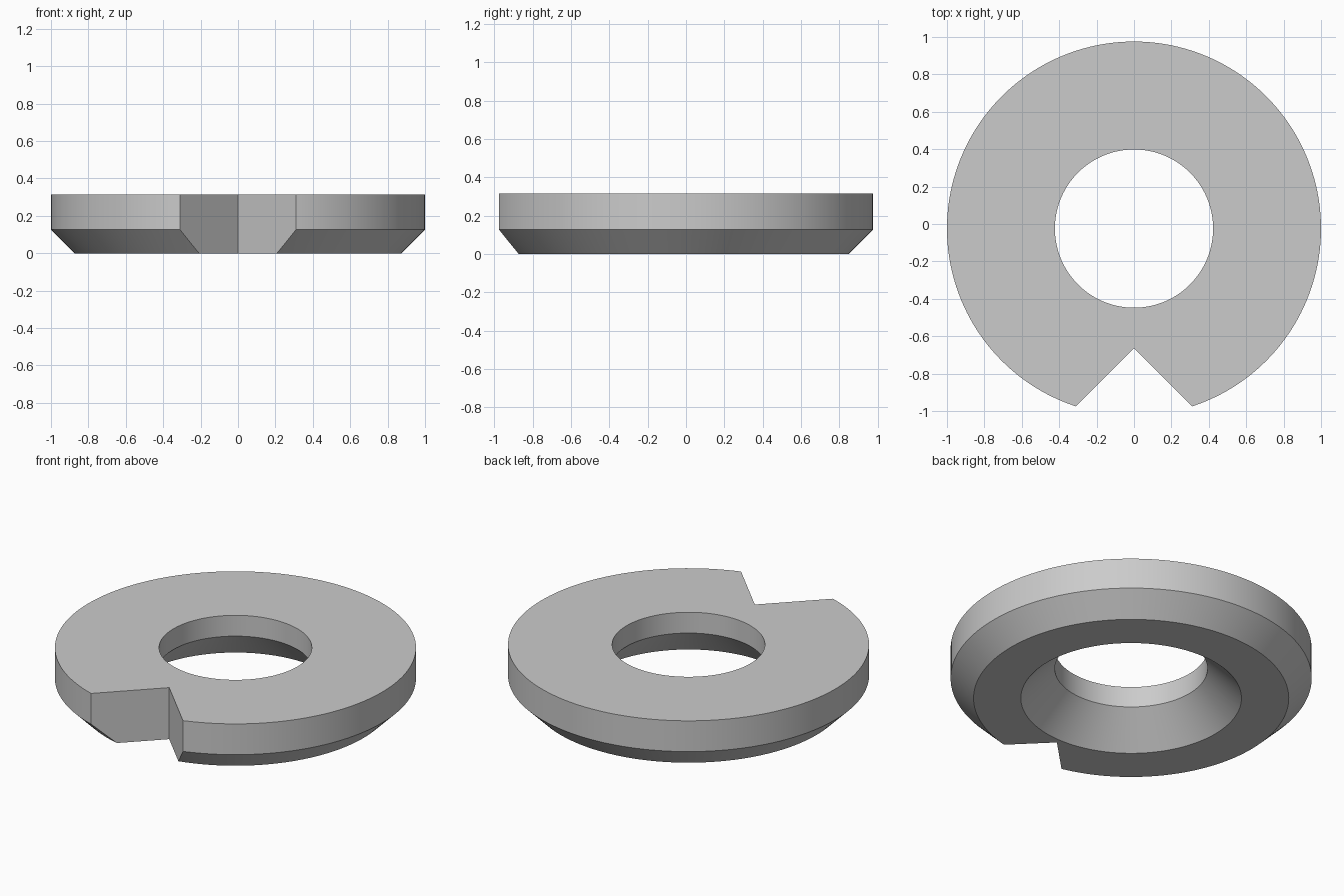
import bpy, bmesh, math
from mathutils import Vector

cube = bpy.data.objects.get("Cube")
if cube:
    bpy.data.objects.remove(cube, do_unlink=True)

CENTER_Y = -0.0245
HEIGHT = 0.315
SEGMENTS = 160

# Plain grey finish
grey = bpy.data.materials.new("grey")
grey.use_nodes = True
color = (0.6, 0.6, 0.6, 1)
grey.diffuse_color = color
grey.node_tree.nodes["Principled BSDF"].inputs["Base Color"].default_value = color


def add_object(name, bm):
    bmesh.ops.recalc_face_normals(bm, faces=bm.faces)
    mesh = bpy.data.meshes.new(name)
    bm.to_mesh(mesh)
    bm.free()
    mesh.materials.append(grey)
    obj = bpy.data.objects.new(name, mesh)
    obj.location.y = CENTER_Y
    bpy.context.collection.objects.link(obj)
    return obj


# Ring: chamfered outside, countersunk hole underneath (radius, height)
profile = [(0.423, HEIGHT), (1, HEIGHT), (1, 0.127),
           (0.873, 0), (0.611, 0), (0.423, 0.188)]
bm = bmesh.new()
verts = [bm.verts.new((r, 0, z)) for r, z in profile]
edges = [bm.edges.new((v, verts[i - 1])) for i, v in enumerate(verts)]
bmesh.ops.spin(bm, geom=verts + edges, axis=(0, 0, 1), cent=(0, 0, 0),
               angle=math.tau, steps=SEGMENTS, use_duplicate=False)
bmesh.ops.remove_doubles(bm, verts=bm.verts, dist=1e-4)
ring = add_object("notched_ring", bm)

# Wedge cutter for the right-angled notch in the front rim
bm = bmesh.new()
tip = -0.64
wedge = bm.faces.new([bm.verts.new((x, y, -0.1)) for x, y in
                      [(0, tip), (-0.6, tip - 0.6), (0.6, tip - 0.6)]])
top = bmesh.ops.extrude_face_region(bm, geom=[wedge])["geom"]
bmesh.ops.translate(bm, vec=Vector((0, 0, 0.6)),
                    verts=[v for v in top if isinstance(v, bmesh.types.BMVert)])
cutter = add_object("notch_cutter", bm)

# Cut the notch and drop the cutter
cut = ring.modifiers.new("notch", "BOOLEAN")
cut.operation = "DIFFERENCE"
cut.solver = "EXACT"
cut.object = cutter
bpy.ops.object.select_all(action="DESELECT")
bpy.context.view_layer.objects.active = ring
ring.select_set(True)
bpy.ops.object.modifier_apply(modifier=cut.name)
bpy.data.objects.remove(cutter, do_unlink=True)

# Smooth round walls, crisp rims
bpy.ops.object.shade_smooth_by_angle(angle=math.radians(25))
